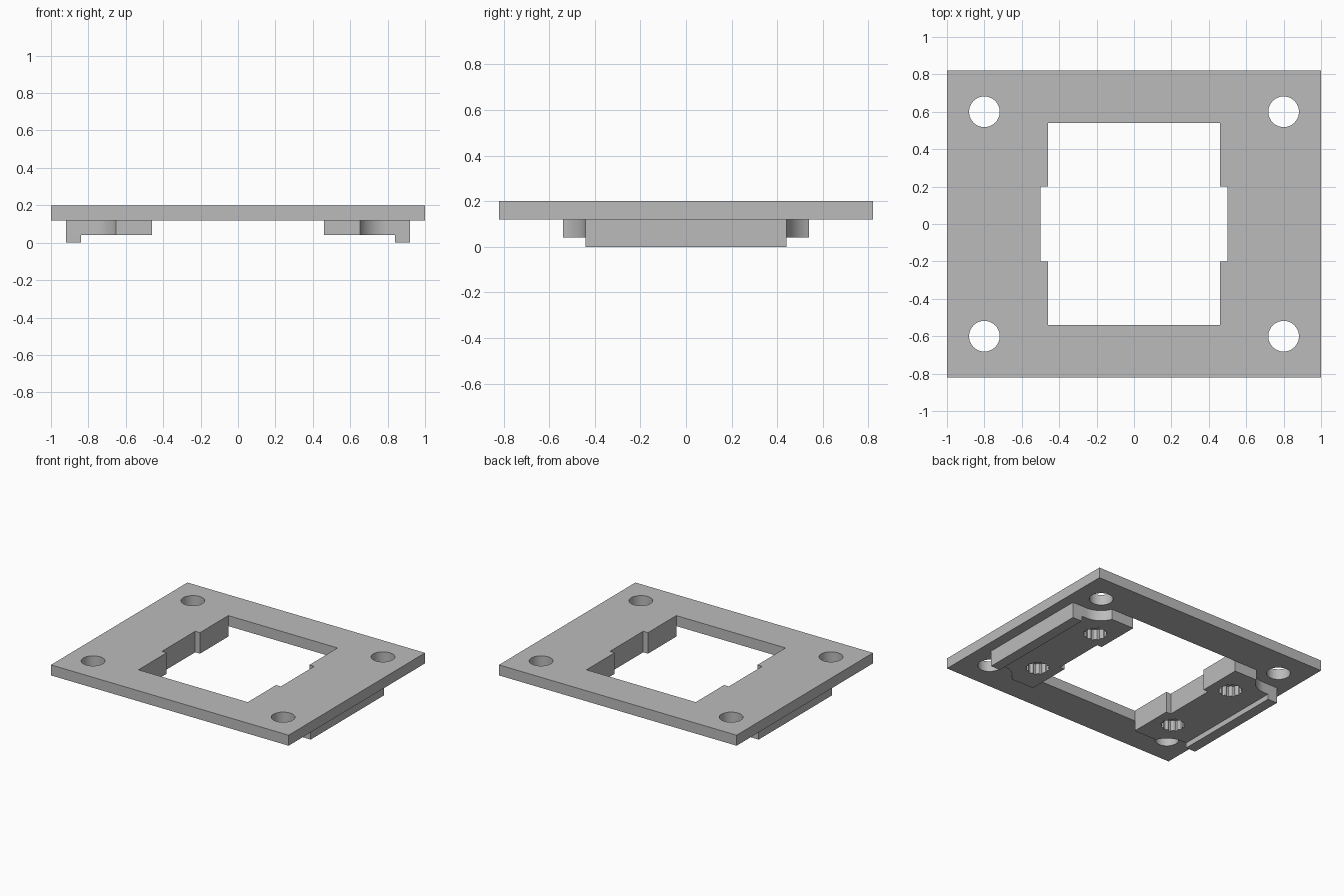
import bpy, bmesh
from math import cos, sin, pi, asin, acos, radians

if "Cube" in bpy.data.objects:
    bpy.data.objects.remove(bpy.data.objects["Cube"], do_unlink=True)

grey = bpy.data.materials.new("plain_grey")
grey.use_nodes = True
COLOUR = (0.5, 0.5, 0.5, 1)
grey.diffuse_color = COLOUR
grey.node_tree.nodes["Principled BSDF"].inputs["Base Color"].default_value = COLOUR

PLATE_Z, TOP_Z, BRACKET_Z = 0.12, 0.2, 0.04
HOLE_X, HOLE_Y, HOLE_R = 0.8, 0.6, 0.082
RELIEF_R = 0.16                      # bracket clearance around each screw hole


def prism(name, outline, z0, z1):
    """Extrude a flat outline between two heights."""
    bm = bmesh.new()
    base = bm.faces.new([bm.verts.new((x, y, z0)) for x, y in outline])
    top = bmesh.ops.extrude_face_region(bm, geom=[base])["geom"]
    verts = [g for g in top if isinstance(g, bmesh.types.BMVert)]
    bmesh.ops.translate(bm, verts=verts, vec=(0, 0, z1 - z0))
    bmesh.ops.recalc_face_normals(bm, faces=bm.faces)
    mesh = bpy.data.meshes.new(name)
    bm.to_mesh(mesh)
    bm.free()
    mesh.materials.append(grey)
    obj = bpy.data.objects.new(name, mesh)
    bpy.context.collection.objects.link(obj)
    return obj


def circle(cx, cy, radii, n):
    """Closed ring; several radii repeat in turn to make ribs."""
    return [(cx + radii[i % len(radii)] * cos(2 * pi * i / n),
             cy + radii[i % len(radii)] * sin(2 * pi * i / n)) for i in range(n)]


def cut(obj, cutters):
    """Subtract the cutters, then drop them."""
    for c in cutters:
        c.hide_render = True
        mod = obj.modifiers.new("cut", "BOOLEAN")
        mod.operation, mod.solver, mod.object = "DIFFERENCE", "EXACT", c
    bpy.context.view_layer.update()
    result = obj.evaluated_get(bpy.context.evaluated_depsgraph_get())
    mesh = bpy.data.meshes.new_from_object(result)
    obj.modifiers.clear()
    obj.data = mesh
    for c in cutters:
        bpy.data.objects.remove(c, do_unlink=True)


def smooth(obj):
    bpy.ops.object.select_all(action="DESELECT")
    obj.select_set(True)
    bpy.context.view_layer.objects.active = obj
    bpy.ops.object.shade_smooth_by_angle(angle=radians(25))


def mirrored(points):
    """Complete a half outline (y > 0) by reflecting it to y < 0."""
    return points + [(x, -y) for x, y in reversed(points)]


# Top plate with notched window and four screw holes
plate = prism("top_plate", mirrored([(-1, 0.82), (1, 0.82)]), PLATE_Z, TOP_Z)
window = mirrored([(-0.5, 0.2), (-0.46, 0.2), (-0.46, 0.54),
                   (0.46, 0.54), (0.46, 0.2), (0.5, 0.2)])
cutters = [prism("window_cutter", window, 0, 0.4)]
for sx in (-1, 1):
    for sy in (-1, 1):
        ring = circle(sx * HOLE_X, sy * HOLE_Y, [HOLE_R], 48)
        cutters.append(prism("screw_cutter", ring, 0, 0.4))
cut(plate, cutters)
smooth(plate)

# Side brackets: half outline with a concave relief around the screw hole
start = pi + asin((HOLE_Y - 0.54) / RELIEF_R)
arc = [(HOLE_X + RELIEF_R * cos(a), HOLE_Y + RELIEF_R * sin(a))
       for a in (start + (1.5 * pi - start) * i / 12 for i in range(13))]
half = [(0.5, 0.2), (0.46, 0.2), (0.46, 0.54)] + arc + [(0.92, 0.44)]

for side, s in (("left", 1), ("right", -1)):
    outline = [(s * x, y) for x, y in mirrored(half)]
    bracket = prism(side + "_bracket", outline, BRACKET_Z, PLATE_Z)
    # Ribbed round pockets in the underside
    pockets = [prism("pocket_cutter",
                     circle(s * 0.61, y, [0.083, 0.083, 0.074, 0.074], 48), 0, 0.4)
               for y in (-0.31, 0.31)]
    cut(bracket, pockets)
    smooth(bracket)
    # Outer lip below the bracket
    lip = mirrored([(s * 0.84, 0.44), (s * 0.92, 0.44)])
    prism(side + "_lip", lip, 0, BRACKET_Z)
